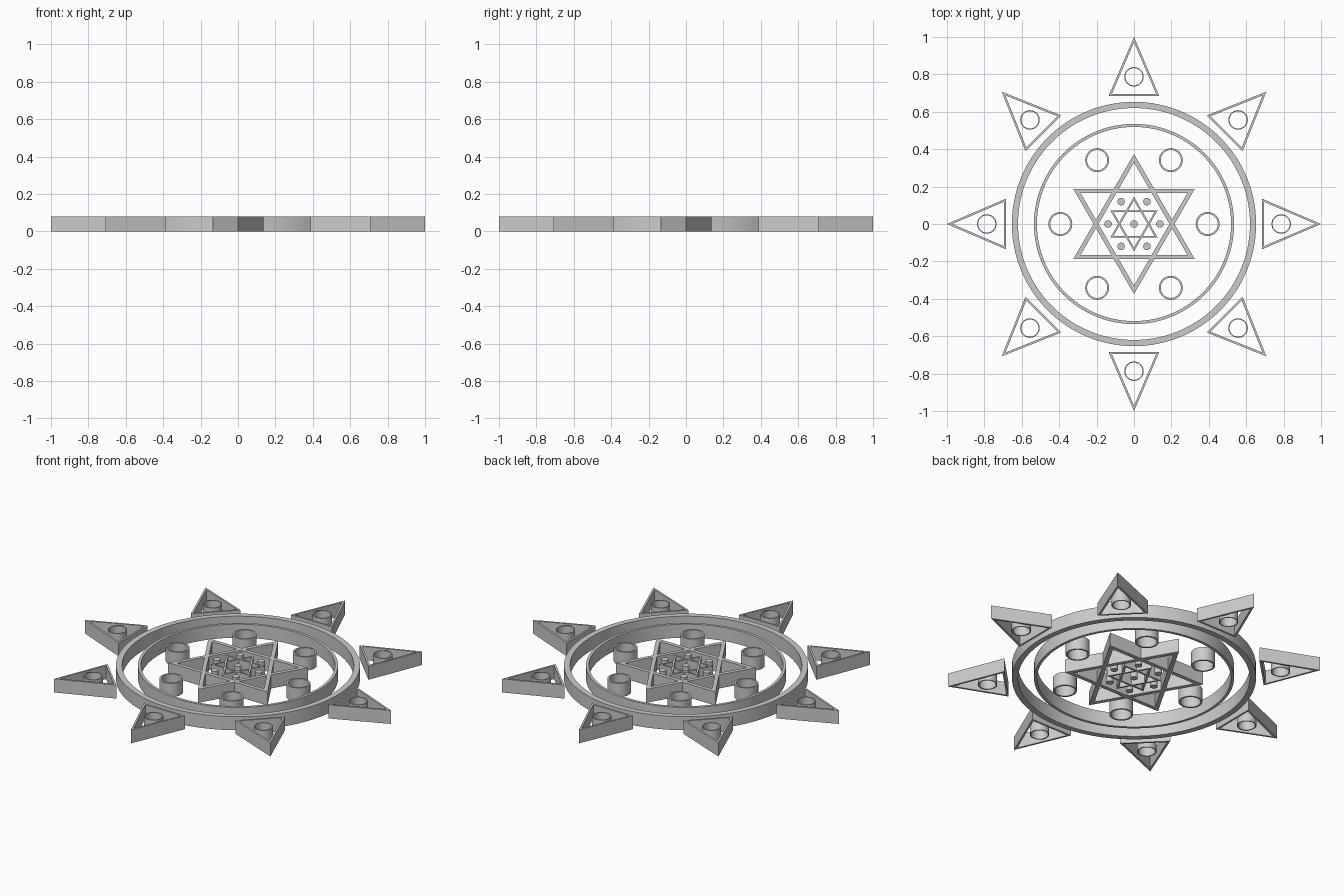
import bpy, bmesh
from math import sin, cos, pi, radians
from mathutils import Vector

if "Cube" in bpy.data.objects:
    bpy.data.objects.remove(bpy.data.objects["Cube"])

H = 0.08


def ngon(n, r, center=(0, 0), start=0.0):
    return [Vector((center[0] + r * cos(start + 2 * pi * i / n),
                    center[1] + r * sin(start + 2 * pi * i / n))) for i in range(n)]


def scaled(loop, center, k):
    c = Vector(center)
    return [c + (p - c) * k for p in loop]


def extrude(name, outer, inner=None, smooth=False):
    """Upright solid from an outline, with an optional matching hole outline."""
    bm = bmesh.new()
    ring = lambda loop, z: [bm.verts.new((p.x, p.y, z)) for p in loop]
    n = len(outer)
    ob, ot = ring(outer, 0), ring(outer, H)
    if inner:
        ib, it = ring(inner, 0), ring(inner, H)
    else:
        bm.faces.new(ot)
        bm.faces.new(ob[::-1])
    for i in range(n):
        j = (i + 1) % n
        bm.faces.new((ob[i], ob[j], ot[j], ot[i]))
        if inner:
            bm.faces.new((ib[j], ib[i], it[i], it[j]))
            bm.faces.new((ot[i], ot[j], it[j], it[i]))
            bm.faces.new((ob[j], ob[i], ib[i], ib[j]))
    bmesh.ops.recalc_face_normals(bm, faces=bm.faces)
    me = bpy.data.meshes.new(name)
    bm.to_mesh(me)
    bm.free()
    ob = bpy.data.objects.new(name, me)
    bpy.context.collection.objects.link(ob)
    if smooth:
        bpy.ops.object.select_all(action='DESELECT')
        ob.select_set(True)
        bpy.context.view_layer.objects.active = ob
        bpy.ops.object.shade_smooth_by_angle(angle=radians(30))
    return ob


def tube(name, ro, ri, center=(0, 0), n=48):
    extrude(name, ngon(n, ro, center), ngon(n, ri, center) if ri else None, True)


def star(name, r, wall):
    # Two crossed triangular frames
    for label, a in (("up", pi / 2), ("down", -pi / 2)):
        extrude(f"{name}_{label}", ngon(3, r, start=a), ngon(3, r - 2 * wall, start=a))


def polar(r, a):
    return (r * cos(a), r * sin(a))


# Concentric rings
tube("outer_ring", 0.653, 0.62, n=128)
tube("inner_ring", 0.535, 0.519, n=128)

# Nested six-pointed stars
star("large_star", 0.375, 0.023)
star("small_star", 0.146, 0.01)

# Tubes around the large star and pegs around the small star
tube("center_peg", 0.02, 0, n=32)
for i in range(6):
    a = i * pi / 3
    tube(f"round_tube_{i}", 0.064, 0.054, polar(0.394, a))
    tube(f"peg_{i}", 0.02, 0, polar(0.138, a), n=32)

# Triangular rays, each with a small tube inside
base, half, wall = 0.685, 0.135, 0.011
side = (half ** 2 + (1 - base) ** 2) ** 0.5
inr = half * (1 - base) / (half + side)
tri = [Vector((1, 0)), Vector((base, half)), Vector((base, -half))]
hole = scaled(tri, (base + inr, 0), 1 - wall / inr)
for i in range(8):
    a = i * pi / 4
    ray = extrude(f"ray_{i}", tri, hole)
    ray.rotation_euler.z = a
    tube(f"ray_tube_{i}", 0.052, 0.046, polar(0.787, a))
